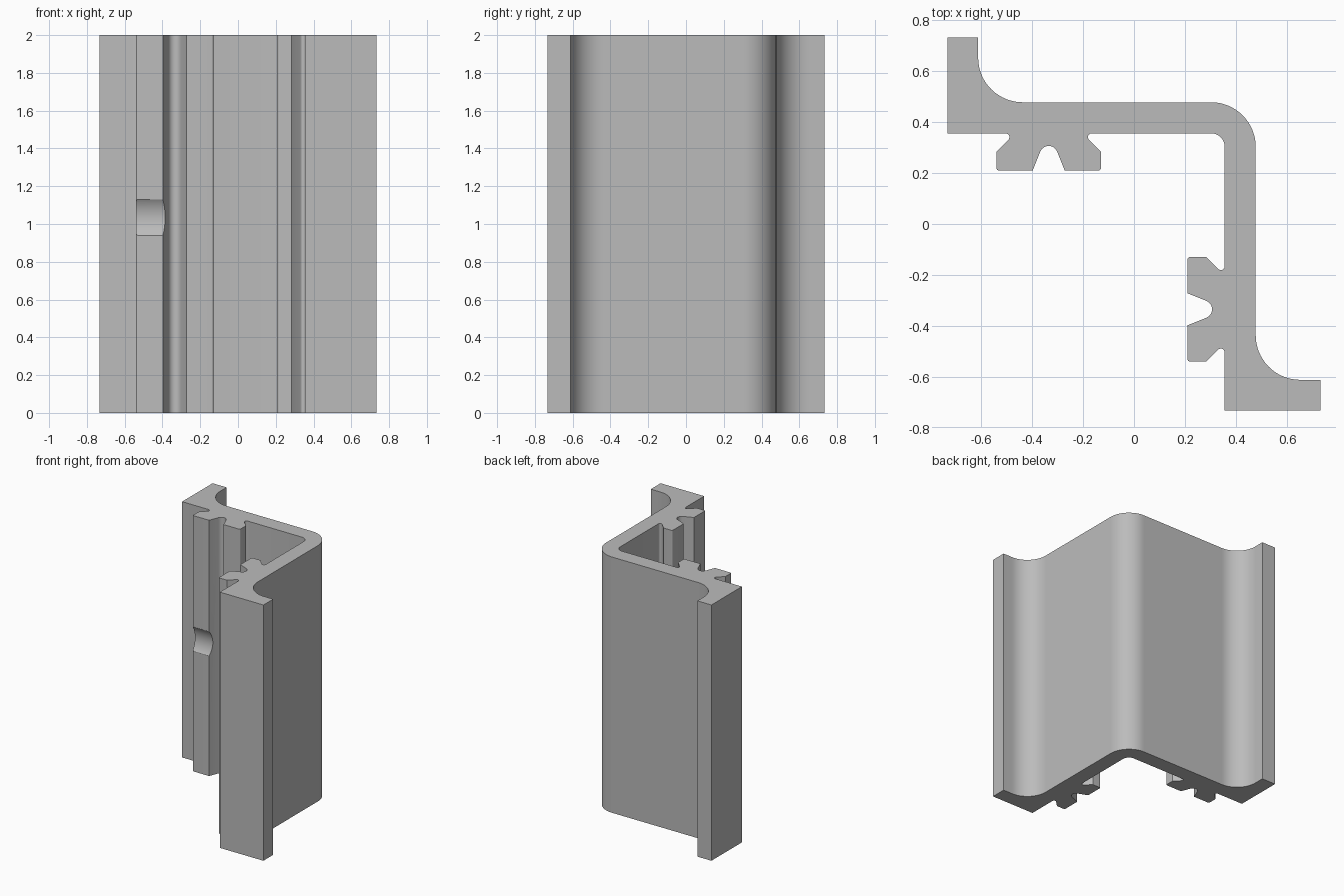
import bpy
import bmesh
import math
from mathutils import Vector

HEIGHT = 2.0

cube = bpy.data.objects.get("Cube")
if cube:
    bpy.data.objects.remove(cube, do_unlink=True)

# Single plain metal colour
grey = bpy.data.materials.new("plain grey")
grey.use_nodes = True
colour = (0.5, 0.5, 0.5, 1.0)
grey.diffuse_color = colour
grey.node_tree.nodes["Principled BSDF"].inputs["Base Color"].default_value = colour


def fillet(corners):
    """Round each (x, y, radius) corner of a closed outline."""
    outline = []
    for i, (x, y, radius) in enumerate(corners):
        p = Vector((x, y))
        if radius == 0:
            outline.append(p)
            continue
        a = (Vector(corners[i - 1][:2]) - p).normalized()
        b = (Vector(corners[(i + 1) % len(corners)][:2]) - p).normalized()
        half = a.angle(b) / 2
        centre = p + (a + b).normalized() * radius / math.sin(half)
        start = p + a * radius / math.tan(half) - centre
        end = p + b * radius / math.tan(half) - centre
        sweep = math.pi - 2 * half
        steps = 16 if radius > 0.1 else 8
        for k in range(steps + 1):
            t = k / steps
            outline.append(centre + (start * math.sin((1 - t) * sweep)
                                     + end * math.sin(t * sweep)) / math.sin(sweep))
    return outline


# Half of the section: grooved dovetail rail, then the flange
half_section = [
    (-0.202, 0.356, 0.015), (-0.13, 0.284, 0), (-0.13, 0.21, 0.01),
    (-0.272, 0.21, 0), (-0.335, 0.366, 0.0355), (-0.398, 0.21, 0),
    (-0.54, 0.21, 0.01), (-0.54, 0.284, 0), (-0.468, 0.356, 0.015),
    (-0.733, 0.356, 0), (-0.733, 0.733, 0), (-0.612, 0.733, 0),
    (-0.612, 0.478, 0.175),
]
mirrored = [(y, x, r) for x, y, r in reversed(half_section)]
section = ([(0.356, 0.356, 0.053)] + half_section
           + [(0.478, 0.478, 0.175)] + mirrored)

# Extrude the section upward
bm = bmesh.new()
base = bm.faces.new([bm.verts.new((p.x, p.y, 0)) for p in fillet(section)])
top = bmesh.ops.extrude_face_region(bm, geom=[base], use_keep_orig=True)
bmesh.ops.translate(bm, vec=(0, 0, HEIGHT),
                    verts=[g for g in top["geom"] if isinstance(g, bmesh.types.BMVert)])
bmesh.ops.recalc_face_normals(bm, faces=bm.faces)
mesh = bpy.data.meshes.new("corner_profile")
bm.to_mesh(mesh)
bm.free()
mesh.materials.append(grey)
profile = bpy.data.objects.new("corner_profile", mesh)
bpy.context.collection.objects.link(profile)

# Shallow round notch across the outer rail tooth
bpy.ops.mesh.primitive_cylinder_add(vertices=96, radius=0.165, depth=0.24,
                                    location=(-0.46, 0.075, 1.035),
                                    rotation=(0, math.pi / 2, 0))
cutter = bpy.context.object
cutter.name = "notch_cutter"
cutter.hide_render = True
cutter.data.materials.append(grey)

bpy.ops.object.select_all(action='DESELECT')
profile.select_set(True)
bpy.context.view_layer.objects.active = profile
cut = profile.modifiers.new("notch", 'BOOLEAN')
cut.operation = 'DIFFERENCE'
cut.solver = 'EXACT'
cut.object = cutter
bpy.ops.object.modifier_apply(modifier=cut.name)
bpy.data.objects.remove(cutter, do_unlink=True)

bpy.ops.object.shade_smooth_by_angle(angle=math.radians(30))
